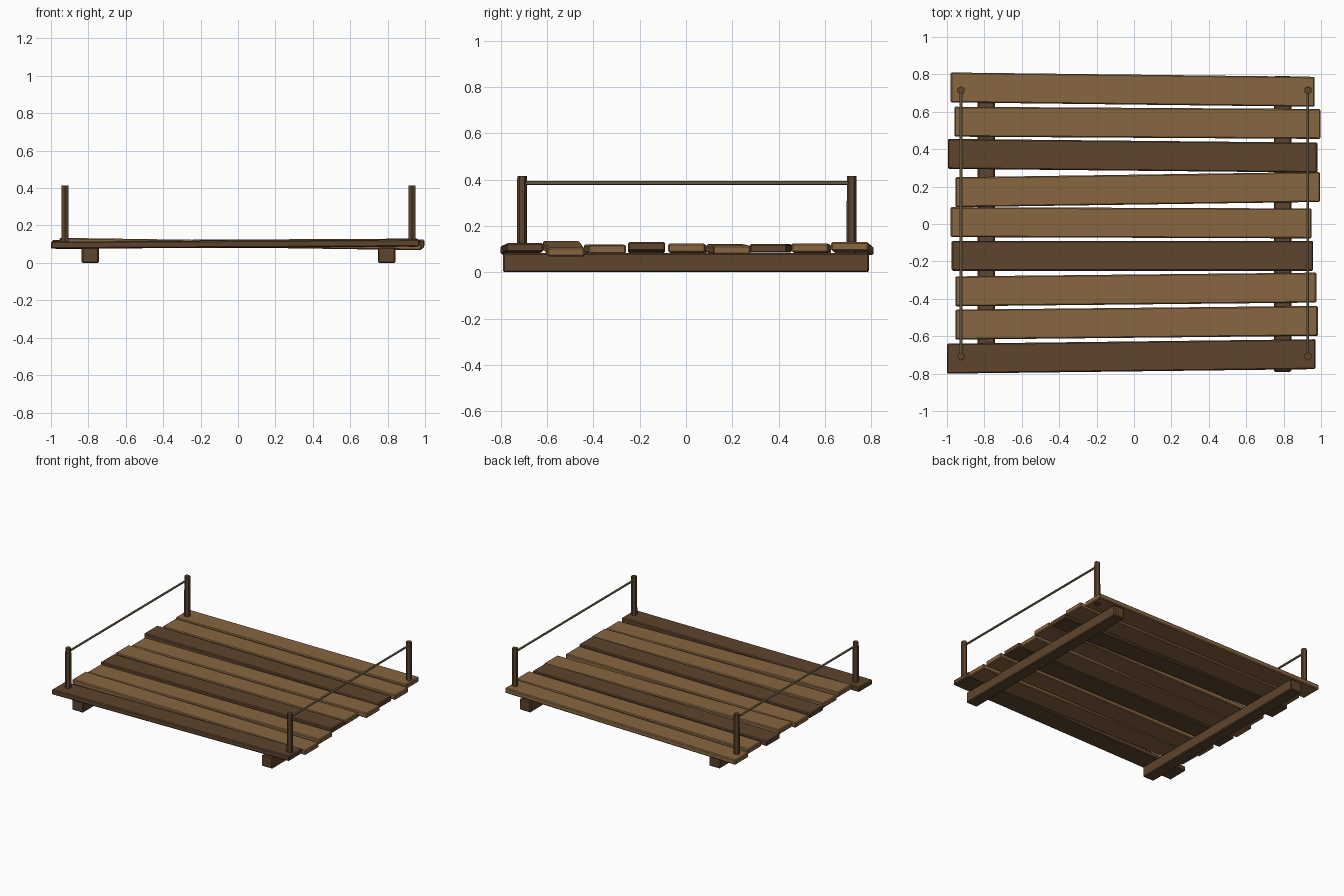
import bpy, bmesh, math
from mathutils import Matrix

if "Cube" in bpy.data.objects:
    bpy.data.objects.remove(bpy.data.objects["Cube"])


def material(name, colour):
    m = bpy.data.materials.new(name)
    m.diffuse_color = (*colour, 1)
    m.use_nodes = True
    m.node_tree.nodes["Principled BSDF"].inputs["Base Color"].default_value = m.diffuse_color
    return m


LIGHT = material("light_wood", (0.245, 0.133, 0.052))
DARK = material("dark_wood", (0.112, 0.058, 0.026))
ROPE = material("rope", (0.22, 0.16, 0.085))


def finish(name, bm, mat, bevel=0.0):
    bmesh.ops.recalc_face_normals(bm, faces=bm.faces)
    me = bpy.data.meshes.new(name)
    bm.to_mesh(me)
    bm.free()
    me.materials.append(mat)
    ob = bpy.data.objects.new(name, me)
    bpy.context.collection.objects.link(ob)
    if bevel:
        mod = ob.modifiers.new("soft_edges", 'BEVEL')
        mod.width, mod.segments = bevel, 1
    return ob


def beam(name, mat, x0, x1, yl, yr, zl, zr, width, thick, bevel):
    """Box from x0 to x1 whose ends have their own y centre and top height."""
    bm = bmesh.new()
    bmesh.ops.create_cube(bm, size=1)
    for v in bm.verts:
        right = v.co.x > 0
        y, z = (yr, zr) if right else (yl, zl)
        v.co = (x1 if right else x0, y + v.co.y * width, z - thick * (0.5 - v.co.z))
    return finish(name, bm, mat, bevel)


def rod(name, mat, sides, r0, r1, length, matrix):
    bm = bmesh.new()
    bmesh.ops.create_cone(bm, cap_ends=True, segments=sides, radius1=r0, radius2=r1,
                          depth=length, matrix=matrix)
    return finish(name, bm, mat)


# Deck planks: x ends, y centre left/right, top height left/right, colour
planks = [
    (-0.98, 0.965, 0.730, 0.707, 0.112, 0.130, LIGHT),
    (-0.96, 0.997, 0.547, 0.535, 0.119, 0.124, LIGHT),
    (-0.995, 0.98, 0.375, 0.355, 0.122, 0.122, DARK),
    (-0.955, 0.995, 0.170, 0.198, 0.121, 0.115, LIGHT),
    (-0.98, 0.95, 0.010, 0.003, 0.118, 0.123, LIGHT),
    (-0.975, 0.957, -0.170, -0.170, 0.120, 0.130, DARK),
    (-0.955, 0.975, -0.360, -0.340, 0.120, 0.118, LIGHT),
    (-0.955, 0.983, -0.538, -0.518, 0.134, 0.106, LIGHT),
    (-1.0, 0.97, -0.720, -0.696, 0.114, 0.125, DARK),
]
for i, (x0, x1, yl, yr, zl, zr, mat) in enumerate(planks):
    beam(f"deck_plank_{i + 1}", mat, x0, x1, yl, yr, zl, zr, 0.16, 0.038, 0.006)

# Two runners under the deck
for side, x in (("left", -0.79), ("right", 0.795)):
    beam(f"{side}_runner", DARK, x - 0.046, x + 0.046, 0, 0, 0.082, 0.082, 1.58, 0.082, 0.006)

# Corner posts and the side ropes between them
for side, x in (("left", -0.925), ("right", 0.93)):
    for end, y in (("front", -0.708), ("back", 0.715)):
        rod(f"{side}_{end}_post", DARK, 6, 0.022, 0.0205, 0.33,
            Matrix.Translation((x, y, 0.25)) @ Matrix.Rotation(math.radians(0), 4, 'Z'))
    rod(f"{side}_rope", ROPE, 6, 0.008, 0.008, 1.42,
        Matrix.Translation((x, 0.0035, 0.385)) @ Matrix.Rotation(math.pi / 2, 4, 'X'))
